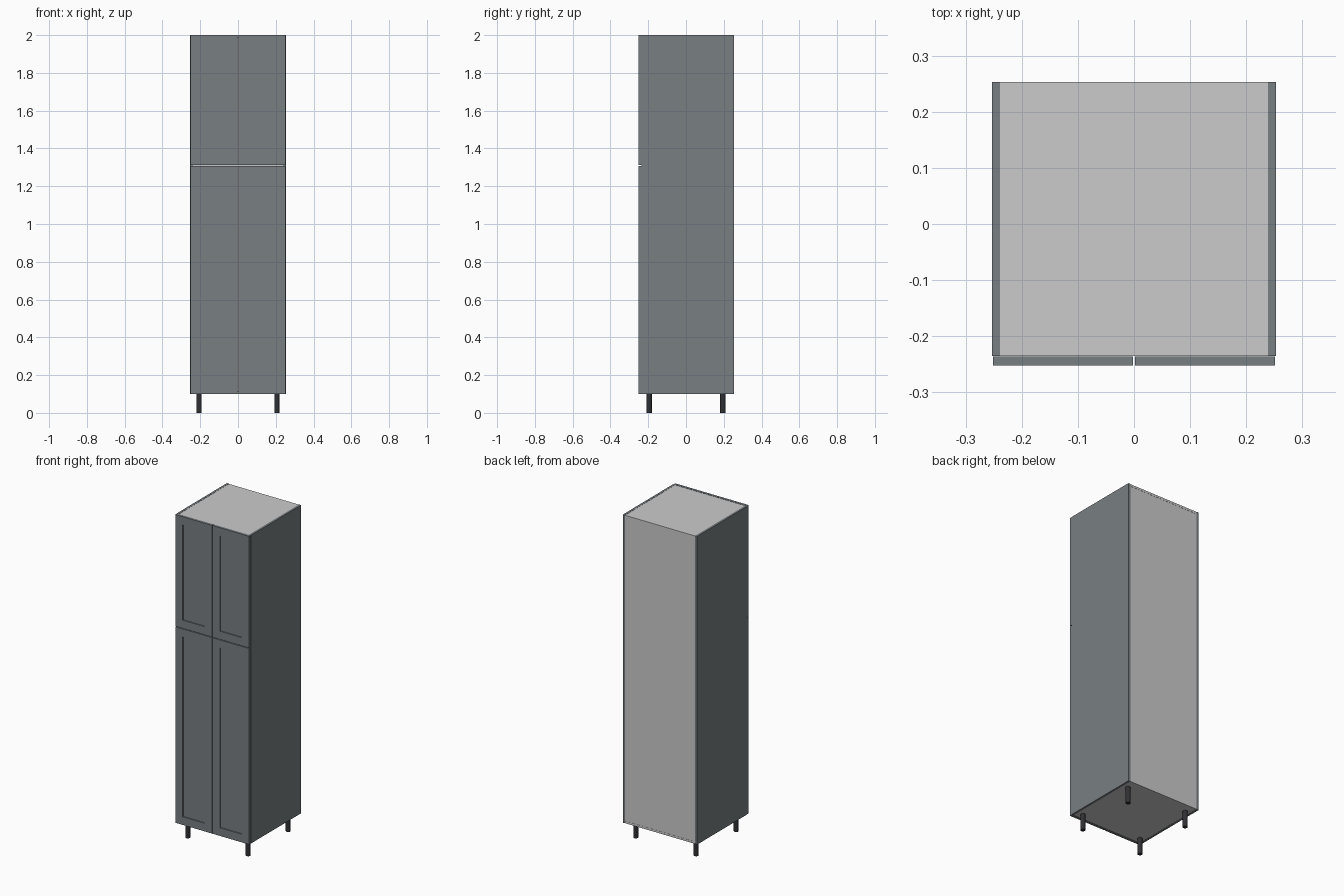
import bpy, bmesh
from mathutils import Vector

if "Cube" in bpy.data.objects:
    bpy.data.objects.remove(bpy.data.objects["Cube"])


def material(name, rgb):
    m = bpy.data.materials.new(name)
    m.diffuse_color = (*rgb, 1)
    m.use_nodes = True
    m.node_tree.nodes["Principled BSDF"].inputs["Base Color"].default_value = m.diffuse_color
    return m


SLATE = material("slate_paint", (0.19, 0.21, 0.22))
BLACK = material("black_plastic", (0.03, 0.03, 0.035))


def finish(name, bm, mat=None):
    mesh = bpy.data.meshes.new(name)
    bm.to_mesh(mesh)
    bm.free()
    ob = bpy.data.objects.new(name, mesh)
    bpy.context.collection.objects.link(ob)
    if mat:
        mesh.materials.append(mat)
    return ob


def box_bm(lo, hi):
    bm = bmesh.new()
    bmesh.ops.create_cube(bm, size=1)
    lo, hi = Vector(lo), Vector(hi)
    for v in bm.verts:
        v.co = (lo + hi) / 2 + v.co * (hi - lo)
    return bm


def panel(name, lo, hi, mat=None):
    return finish(name, box_bm(lo, hi), mat)


def door(name, x0, x1, z0, z1):
    # Framed door: the front face is inset, then pushed back
    bm = box_bm((x0, FRONT, z0), (x1, CARCASS - 0.001, z1))
    bm.faces.ensure_lookup_table()
    face = min(bm.faces, key=lambda f: f.calc_center_median().y)
    bmesh.ops.inset_region(bm, faces=[face], thickness=0.05, use_even_offset=True)
    rim = bmesh.ops.inset_region(bm, faces=[face], thickness=0.0005)
    for v in face.verts:
        v.co.y += 0.006
    return finish(name, bm, SLATE)


W, T = 0.253, 0.014            # half width, board thickness
FRONT, CARCASS, BACK = -0.252, -0.235, 0.253
Z0, Z1, SPLIT = 0.10, 2.0, 1.31
IN = W - T

# Carcass
for side, s in (("left", -1), ("right", 1)):
    xs = sorted((s * W, s * IN))
    panel(side + "_side", (xs[0], CARCASS, Z0), (xs[1], BACK, Z1), SLATE)
panel("top_board", (-IN, CARCASS, Z1 - T), (IN, BACK, Z1 - 0.001))
panel("bottom_board", (-IN, CARCASS, Z0 + 0.001), (IN, BACK, Z0 + T))
panel("back_board", (-IN, BACK - 0.008, Z0 + T), (IN, BACK - 0.001, Z1 - T))
panel("middle_shelf", (-IN, CARCASS, SPLIT - T / 2), (IN, BACK - 0.008, SPLIT + T / 2))

# Four doors
for row, z0, z1 in (("lower", Z0, SPLIT - 0.002), ("upper", SPLIT + 0.002, Z1)):
    door(row + "_left_door", -0.251, -0.002, z0, z1)
    door(row + "_right_door", 0.002, 0.251, z0, z1)

# Legs
for yname, y in (("front", -0.195), ("back", 0.195)):
    for xname, x in (("left", -0.206), ("right", 0.206)):
        bpy.ops.mesh.primitive_cylinder_add(vertices=24, radius=0.014, depth=0.1,
                                            location=(x, y, 0.05))
        leg = bpy.context.object
        leg.name = f"{yname}_{xname}_leg"
        leg.data.materials.append(BLACK)
        bpy.ops.object.shade_smooth_by_angle()
